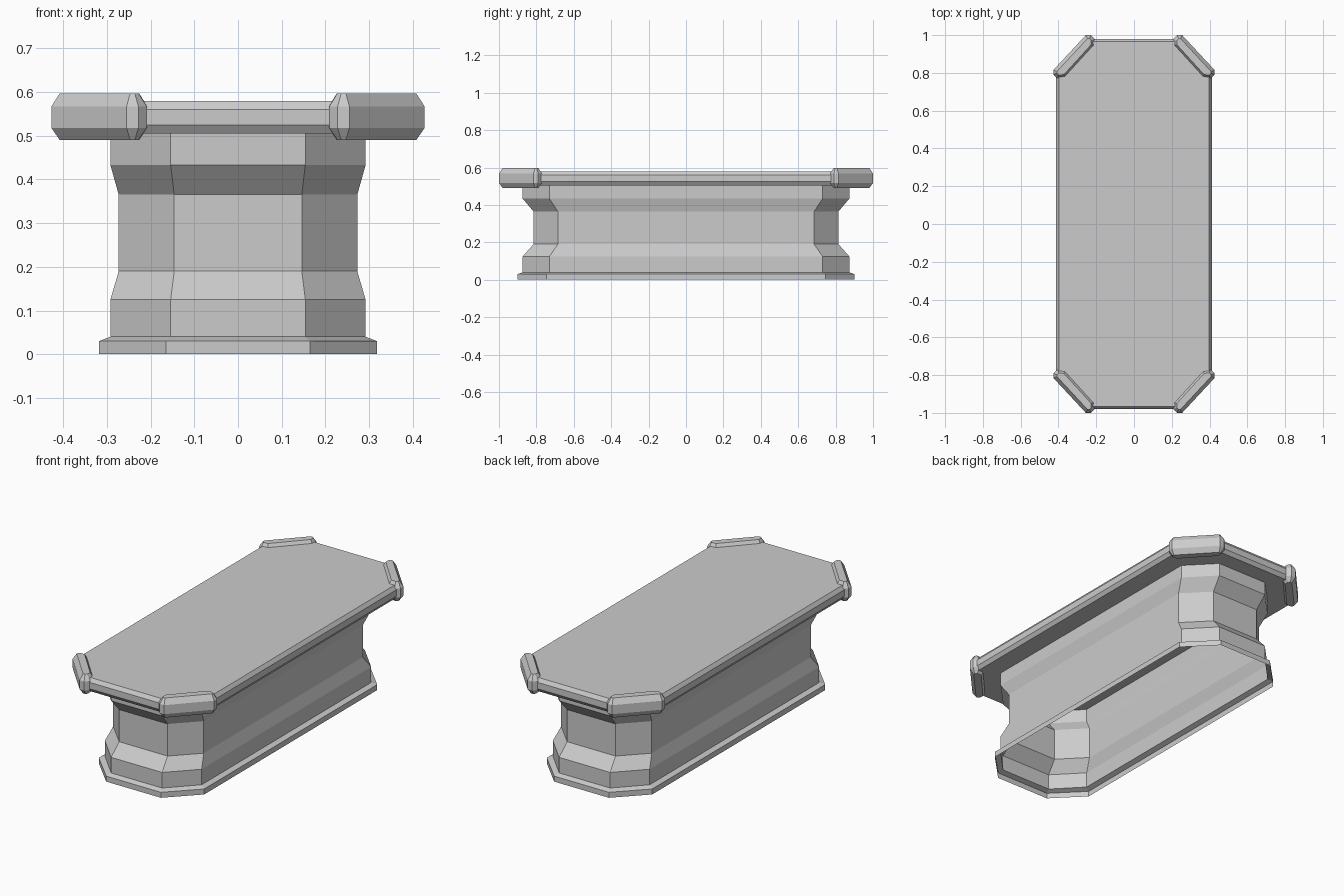
import bpy
from mathutils import Vector

if "Cube" in bpy.data.objects:
    bpy.data.objects.remove(bpy.data.objects["Cube"])


def octagon(x, y, cx, cy):
    """Rectangle x by y (half sizes) with cut corners at (x, cy) and (cx, y)."""
    return [(x, -cy), (x, cy), (cx, y), (-cx, y),
            (-x, cy), (-x, -cy), (-cx, -y), (cx, -y)]


def inset(poly, d):
    """Move every edge of a convex counter-clockwise outline inward by d."""
    out = []
    n = len(poly)
    for i in range(n):
        a, b, c = (Vector(poly[(i + k) % n]) for k in (-1, 0, 1))
        e, f = (b - a).normalized(), (c - b).normalized()
        n1, n2 = Vector((-e.y, e.x)), Vector((-f.y, f.x))
        out.append(tuple(b + (n1 + n2) * (d / (1 + n1.dot(n2)))))
    return out


def loft(name, rings, caps=True):
    """Skin a stack of (z, outline) rings."""
    n = len(rings[0][1])
    verts = [(x, y, z) for z, poly in rings for x, y in poly]
    faces = [(r * n + i, r * n + (i + 1) % n, (r + 1) * n + (i + 1) % n, (r + 1) * n + i)
             for r in range(len(rings) - 1) for i in range(n)]
    if caps:
        faces.append(tuple(reversed(range(n))))
        faces.append(tuple(range(len(verts) - n, len(verts))))
    mesh = bpy.data.meshes.new(name)
    mesh.from_pydata(verts, [], faces)
    obj = bpy.data.objects.new(name, mesh)
    bpy.context.collection.objects.link(obj)
    return obj


# Hollow pedestal, open at the bottom, with foot flange and narrow waist
foot = octagon(0.318, 0.90, 0.165, 0.745)
body = octagon(0.292, 0.873, 0.154, 0.73)
waist = octagon(0.273, 0.815, 0.146, 0.685)
loft("pedestal", [(0, foot), (0.03, foot), (0.04, body), (0.125, body), (0.19, waist),
                  (0.365, waist), (0.433, body), (0.506, body)], caps=False)

# Table top slab with bevelled rim
slab = octagon(0.412, 0.98, 0.235, 0.79)
slab_in = inset(slab, 0.014)
loft("table_top", [(0.505, slab_in), (0.525, slab), (0.56, slab), (0.58, slab_in)])

# Raised bevelled guards wrapped around the four cut corners
guard = [(0.427, 0.79), (0.427, 0.815), (0.255, 1.0), (0.228, 1.0),
         (0.209, 0.98), (0.207, 0.943), (0.363, 0.772), (0.405, 0.77)]
guard_in = inset(guard, 0.019)
guards = loft("corner_guards", [(0.49, guard_in), (0.518, guard), (0.567, guard), (0.597, guard_in)])
mirror = guards.modifiers.new("mirror", "MIRROR")
mirror.use_axis = (True, True, False)
mirror.use_mirror_merge = False
